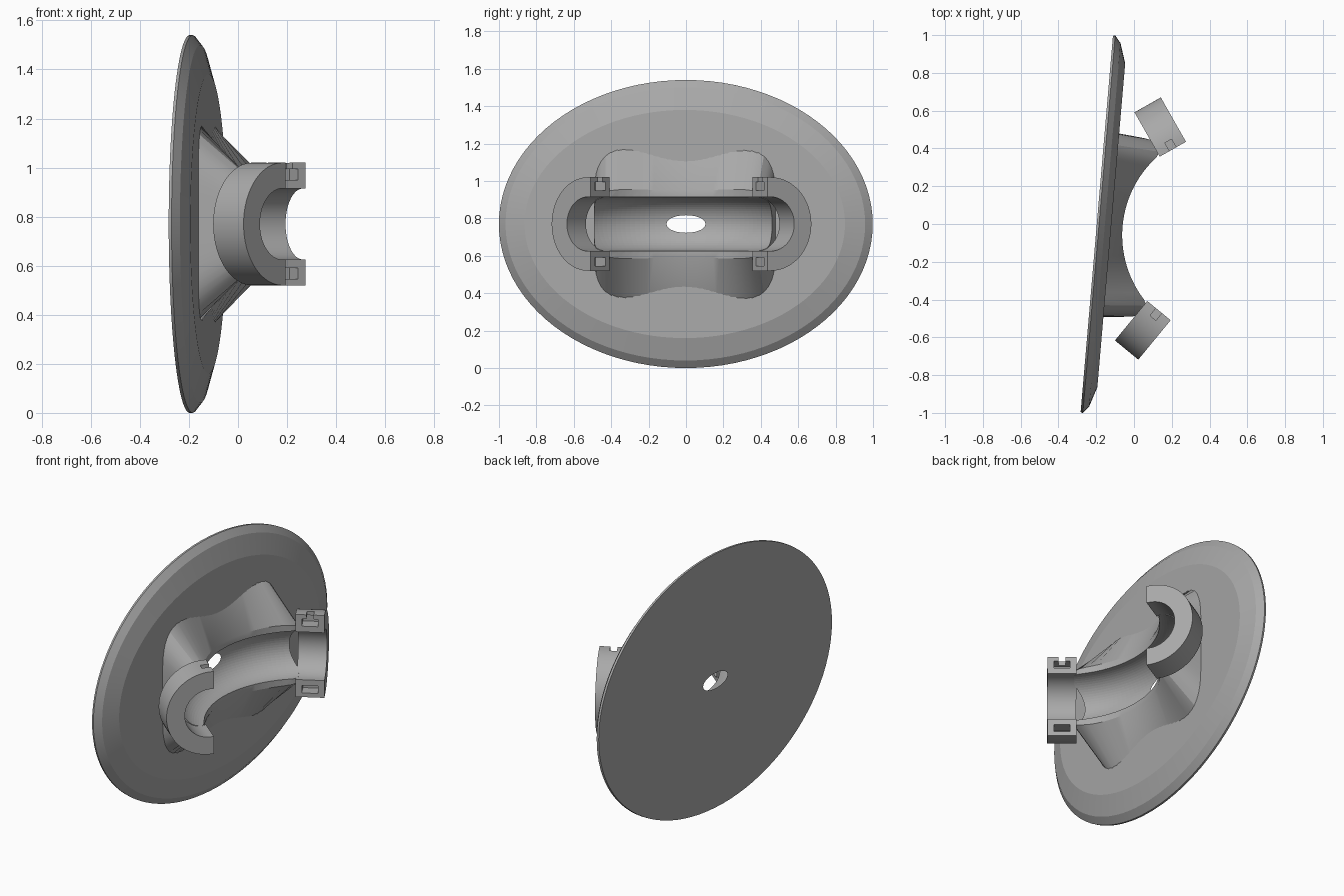
import bpy, bmesh, math
from mathutils import Matrix, Vector

if "Cube" in bpy.data.objects:
    bpy.data.objects.remove(bpy.data.objects["Cube"])

# Local frame: x = out of the plate, y = along the plate, z = up
TILT = 0.0857
PLACE = Matrix.Translation((-0.197, 0, 0.77)) @ Matrix.Rotation(-TILT, 4, 'Z')
R_BEND, R_BORE, LIP = 0.56, 0.145, 0.137   # bend radius, channel radius, lip height

grey = bpy.data.materials.new("grey_plastic")
grey.diffuse_color = (0.4, 0.4, 0.4, 1)
grey.use_nodes = True
grey.node_tree.nodes["Principled BSDF"].inputs["Base Color"].default_value = grey.diffuse_color


def make(name, verts, faces, helper=False):
    bm = bmesh.new()
    vs = [bm.verts.new(PLACE @ Vector(v)) for v in verts]
    for f in faces:
        bm.faces.new([vs[i] for i in f])
    bmesh.ops.recalc_face_normals(bm, faces=bm.faces)
    me = bpy.data.meshes.new(name)
    bm.to_mesh(me)
    bm.free()
    me.materials.append(grey)
    ob = bpy.data.objects.new(name, me)
    bpy.context.collection.objects.link(ob)
    if helper:
        ob.hide_render = True
        ob.hide_set(True)
    return ob


def cut(ob, cutter):
    m = ob.modifiers.new("cut", 'BOOLEAN')
    m.operation, m.solver, m.object = 'DIFFERENCE', 'EXACT', cutter


def smooth(ob, deg):
    bpy.ops.object.select_all(action='DESELECT')
    ob.select_set(True)
    bpy.context.view_layer.objects.active = ob
    bpy.ops.object.shade_smooth_by_angle(angle=math.radians(deg))


def bands(rings, n):
    return [(r * n + i, r * n + (i + 1) % n, (r + 1) * n + (i + 1) % n, (r + 1) * n + i)
            for r in range(rings - 1) for i in range(n)]


# Bent round bar that carves the channel and breaks through the plate
NU, NV = 160, 64
verts = []
for i in range(NU):
    a = 2 * math.pi * i / NU
    for j in range(NV):
        b = 2 * math.pi * j / NV
        r = R_BEND + R_BORE * math.cos(b)
        verts.append((LIP + R_BEND - r * math.cos(a), r * math.sin(a), R_BORE * math.sin(b)))
faces = [(i * NV + j, i * NV + (j + 1) % NV, (i + 1) % NU * NV + (j + 1) % NV, (i + 1) % NU * NV + j)
         for i in range(NU) for j in range(NV)]
bar = make("channel_cutter", verts, faces, True)

# Oval plate with a two-step bevelled rim
N = 96
steps = [(0, 1.0, 0.77), (0.012, 1.003, 0.77), (0.043, 0.965, 0.73), (0.077, 0.86, 0.61)]
verts = [(h, a * math.cos(2 * math.pi * i / N), b * math.sin(2 * math.pi * i / N))
         for h, a, b in steps for i in range(N)]
faces = bands(4, N) + [tuple(range(N)), tuple(range(3 * N, 4 * N))]
plate = make("oval_plate", verts, faces)
cut(plate, bar)
smooth(plate, 12)


# Saddle lofted from a rounded waisted base up to the curved channel lip
def lip_height(u):
    u = abs(u)
    if u < 0.4:
        return LIP + R_BEND - math.sqrt(R_BEND ** 2 - u * u)
    return 0.305 - (u - 0.4) * 0.687


base, top = [], []
for i in range(N):
    t = 2 * math.pi * i / N
    c, s = math.cos(t), math.sin(t)
    r = (abs(c) ** 5 + abs(s) ** 5) ** -0.2
    u = 0.49 * c * r
    waist = 1 - 0.045 * (1 + math.cos(math.pi * u / 0.36)) if abs(u) < 0.36 else 1
    base.append((0.05, u, 0.445 * s * r * waist))
    u = 0.47 * c * r
    top.append((lip_height(u), u, (0.18 + 0.1 * u * u) * s * r))
faces = bands(2, N) + [tuple(range(N))]
for i in range(N // 2):
    quad = [N + i, N + i + 1, N + (N - i - 1) % N, N + (N - i) % N]
    faces.append(tuple(dict.fromkeys(quad)))
saddle = make("saddle", base + top, faces)
cut(saddle, bar)
smooth(saddle, 25)

# C-shaped clamp at each end of the channel
CA, SA = math.cos(math.radians(55.5)), math.sin(math.radians(55.5))


def clamp_point(side, q, v, w):
    """q = towards the opening, v = up, w = along the bore"""
    return (0.29 + q * CA + w * SA, side * (0.40 - q * SA + w * CA), v)


def profile(r, q):
    arc = [(-r * math.sin(math.pi * i / 40), r * math.cos(math.pi * i / 40)) for i in range(41)]
    return [(q, r)] + arc + [(q, -r)]


def box(name, side, q, v, w):
    vs = [clamp_point(side, a, b, c) for a in q for b in v for c in w]
    fs = [(0, 1, 3, 2), (4, 5, 7, 6), (0, 1, 5, 4), (2, 3, 7, 6), (0, 2, 6, 4), (1, 3, 7, 5)]
    return make(name, vs, fs, True)


for side, label in ((1, "back"), (-1, "front")):
    outer, inner = profile(0.25, 0.02), profile(R_BORE, 0.02)
    k = len(outer)
    verts = [clamp_point(side, q, v, w) for w in (0, 0.16) for ring in (outer, inner) for q, v in ring]
    faces = []
    for i in range(k - 1):
        o0, i0, o1, i1 = i, k + i, 2 * k + i, 3 * k + i
        faces += [(o0, o0 + 1, i0 + 1, i0), (o1, o1 + 1, i1 + 1, i1),
                  (o0, o0 + 1, o1 + 1, o1), (i0, i0 + 1, i1 + 1, i1)]
    for i in (0, k - 1):
        faces.append((i, k + i, 3 * k + i, 2 * k + i))
    clamp = make(label + "_clamp", verts, faces)
    # nut pocket in the lower end, open-topped notch in the upper end
    cut(clamp, box(label + "_lower_pocket_cutter", side, (-0.05, 0.05), (-0.225, -0.18), (0.035, 0.125)))
    cut(clamp, box(label + "_upper_pocket_cutter", side, (-0.05, 0.05), (0.18, 0.225), (0.035, 0.125)))
    cut(clamp, box(label + "_notch_cutter", side, (-0.03, 0.05), (0.2, 0.3), (0.06, 0.10)))
    smooth(clamp, 30)
